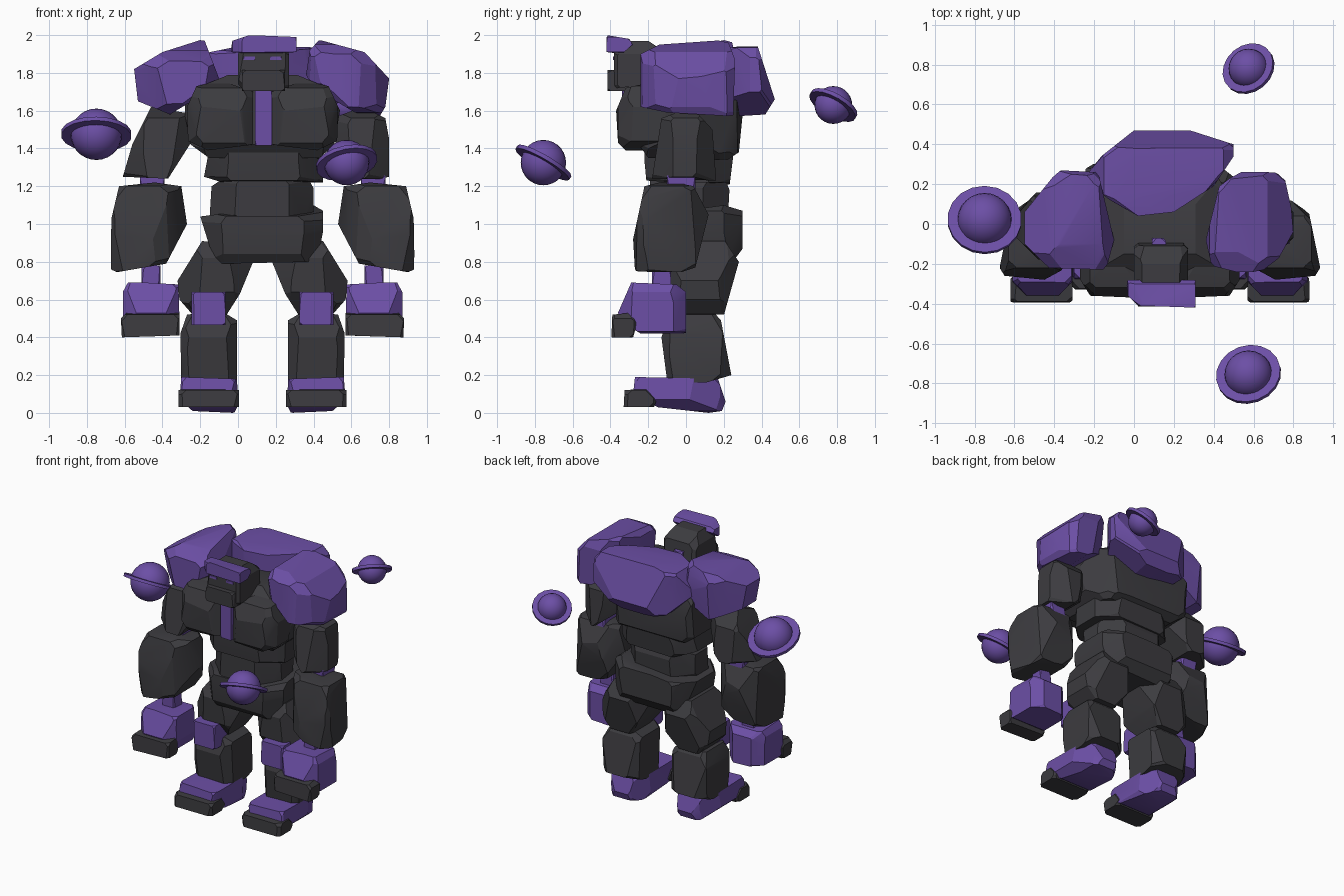
import bpy, bmesh, math, random
from mathutils import Vector
from mathutils.geometry import convex_hull_2d

random.seed(4)
if "Cube" in bpy.data.objects:
    bpy.data.objects.remove(bpy.data.objects["Cube"], do_unlink=True)

CENTRE = 0.13      # the body stands a little to the side of the middle
built = []


def material(name, colour):
    mat = bpy.data.materials.new(name)
    mat.use_nodes = True
    mat.diffuse_color = (*colour, 1)
    mat.node_tree.nodes["Principled BSDF"].inputs["Base Color"].default_value = (*colour, 1)
    return mat


stone = material("dark stone", (.045, .044, .05))
purple = material("purple crystal", (.15, .078, .38))


def add_object(name, bm, mat):
    bmesh.ops.recalc_face_normals(bm, faces=bm.faces)
    mesh = bpy.data.meshes.new(name)
    bm.to_mesh(mesh)
    bm.free()
    mesh.materials.append(mat)
    obj = bpy.data.objects.new(name, mesh)
    bpy.context.collection.objects.link(obj)
    built.append(obj)
    return obj


def slice_off(bm, point, normal):
    """Cut away everything on the outer side of a plane and close the hole."""
    bmesh.ops.bisect_plane(bm, geom=bm.verts[:] + bm.edges[:] + bm.faces[:], dist=1e-5,
                           plane_co=point, plane_no=normal, clear_outer=True)
    bmesh.ops.holes_fill(bm, edges=bm.edges)


def carve(name, mat, front, side, top=(), chip=.018, pair=False):
    """Carve a block by its front (x, z), side (y, z) and top (x, y) outlines."""
    bm = bmesh.new()
    bmesh.ops.create_cube(bm, size=8)
    for outline, a, b in ((front, 0, 2), (side, 1, 2), (top, 0, 1)):
        if not outline:
            continue
        ring = [Vector(outline[i]) for i in convex_hull_2d([Vector(p) for p in outline])]
        middle = sum(ring, Vector((0, 0))) / len(ring)
        for p, q in zip(ring, ring[1:] + ring[:1]):
            edge = q - p
            if edge.length < 1e-6:
                continue
            out = Vector((edge.y, -edge.x)).normalized()
            if out.dot(p - middle) < 0:
                out.negate()
            point, normal = Vector((0, 0, 0)), Vector((0, 0, 0))
            point[a], point[b] = p
            normal[a], normal[b] = out
            slice_off(bm, point, normal)
    # knock off the corners and upright edges for a hewn look
    for x in (-1, 1):
        for y in (-1, 1):
            for z in (-1, 0, 1):
                n = Vector((x, y, z)) + Vector([random.uniform(-.25, .25) for _ in range(3)])
                n.normalize()
                reach = max(n.dot(v.co) for v in bm.verts)
                slice_off(bm, n * (reach - chip * random.uniform(.7, 1.3)), n)
    # rebuild as one clean closed hull
    points = [v.co.copy() for v in bm.verts]
    bm.free()
    for flip in ((False, True) if pair else (False,)):
        hull = bmesh.new()
        for p in points:
            hull.verts.new((2 * CENTRE - p.x if flip else p.x, p.y, p.z))
        bmesh.ops.remove_doubles(hull, verts=hull.verts, dist=.003)
        bmesh.ops.convex_hull(hull, input=hull.verts)
        bmesh.ops.delete(hull, geom=[v for v in hull.verts if not v.link_faces], context='VERTS')
        bmesh.ops.dissolve_limit(hull, angle_limit=math.radians(1), verts=hull.verts, edges=hull.edges)
        prefix = ("right_" if flip else "left_") if pair else ""
        add_object(prefix + name, hull, mat)


def box(x, y, z):
    """Front and side outlines of a plain block."""
    return ([(u, w) for u in x for w in z], [(v, w) for v in y for w in z])


def octagon(left, right, near, far, cut):
    """Top outline of a block with its four upright corners cut away."""
    return ([(x, y) for x in (left + cut, right - cut) for y in (near, far)]
            + [(x, y) for x in (left, right) for y in (near + cut, far - cut)])


# head
carve("skull", stone,
      [(0, 1.74), (0, 1.9), (.04, 1.97), (.23, 1.97), (.27, 1.9), (.27, 1.72), (.02, 1.72)],
      [(-.38, 1.72), (-.38, 1.93), (-.33, 1.97), (-.2, 1.97), (-.11, 1.91), (-.09, 1.74)])
carve("jaw", stone, *box((.02, .25), (-.415, -.25), (1.705, 1.815)), chip=.008)
carve("brow", purple,
      [(-.04, 1.91), (-.03, 1.97), (.06, 2), (.31, 1.99), (.31, 1.91), (.1, 1.9)],
      [(-.42, 2), (-.42, 1.91), (-.34, 1.9), (-.28, 1.95), (-.3, 1.98)],
      [(-.04, -.28), (-.03, -.36), (.02, -.41), (.31, -.42), (.31, -.28)], chip=.004)
carve("eye", purple, *box((.17, .23), (-.386, -.377), (1.868, 1.888)), chip=.001, pair=True)
carve("nape_gem", purple, *box((.09, .16), (-.14, -.07), (1.76, 1.85)), chip=.01)

# torso
carve("chest", stone,
      [(-.29, 1.62), (-.22, 1.72), (-.05, 1.79), (.31, 1.79), (.48, 1.72), (.54, 1.6),
       (.51, 1.42), (.42, 1.34), (-.14, 1.34), (-.25, 1.42)],
      [(-.25, 1.42), (-.25, 1.72), (-.15, 1.79), (.1, 1.79), (.27, 1.73), (.3, 1.58),
       (.28, 1.38), (.22, 1.34), (-.2, 1.35)],
      [(-.28, -.1), (-.2, -.25), (.46, -.25), (.54, -.1), (.53, .06), (.4, .27), (0, .3), (-.24, .3)])
carve("pectoral", stone,
      [(.18, 1.42), (.18, 1.7), (.35, 1.76), (.48, 1.73), (.53, 1.62), (.525, 1.44), (.42, 1.39)],
      [(-.36, 1.43), (-.37, 1.6), (-.32, 1.72), (-.1, 1.77), (-.1, 1.38), (-.32, 1.39)],
      [(.18, -.1), (.18, -.34), (.25, -.37), (.48, -.36), (.53, -.28), (.53, -.1)], pair=True)
carve("chest_strip", purple, *box((.09, .18), (-.34, -.2), (1.415, 1.71)), chip=.004)
carve("upper_belly", stone,
      [(-.18, 1.25), (-.14, 1.46), (.4, 1.46), (.45, 1.39), (.45, 1.22), (-.05, 1.21)],
      [(-.21, 1.23), (-.23, 1.44), (.21, 1.46), (.25, 1.36), (.23, 1.2)],
      octagon(-.18, .45, -.22, .25, .13), chip=.012)
carve("lower_belly", stone,
      [(-.15, 1.04), (-.14, 1.2), (-.05, 1.26), (.36, 1.26), (.4, 1.19), (.4, 1)],
      [(-.2, 1), (-.2, 1.24), (.2, 1.26), (.23, 1.18), (.22, 1)],
      octagon(-.15, .4, -.19, .23, .13), chip=.012)
carve("pelvis", stone,
      [(-.2, 1.04), (-.12, 1.05), (.4, 1.1), (.45, 1.07), (.45, .96), (.42, .8), (-.1, .79), (-.15, .88)],
      [(-.19, .84), (-.21, 1.04), (.2, 1.1), (.3, 1.07), (.3, .87), (.24, .79), (-.15, .79)],
      octagon(-.2, .46, -.2, .3, .11))
carve("back_slab", purple,
      [(-.25, 1.75), (-.15, 1.91), (0, 1.94), (.45, 1.935), (.51, 1.87), (.5, 1.7), (.2, 1.56), (-.1, 1.6)],
      [(.04, 1.91), (.28, 1.94), (.38, 1.94), (.47, 1.66), (.42, 1.58), (.26, 1.57), (.05, 1.74)],
      [(-.25, .22), (-.19, .32), (0, .47), (.25, .48), (.5, .4), (.5, .34), (.4, .19),
       (.2, .06), (.02, .04), (-.12, .12)], chip=.01)

# arms
carve("left_shoulder", purple,
      [(.38, 1.92), (.43, 1.975), (.67, 1.91), (.8, 1.77), (.78, 1.62), (.75, 1.57),
       (.62, 1.59), (.4, 1.72), (.36, 1.79)],
      [(-.24, 1.62), (-.24, 1.9), (-.14, 1.95), (.22, 1.975), (.26, 1.87), (.25, 1.57), (-.1, 1.59)],
      [(.36, -.08), (.39, -.21), (.55, -.25), (.7, -.22), (.8, -.04), (.79, .08),
       (.75, .26), (.53, .27), (.43, .2)], chip=.03)
carve("right_shoulder", purple,
      [(-.55, 1.82), (-.4, 1.91), (-.18, 1.98), (-.1, 1.77), (-.13, 1.72), (-.36, 1.58), (-.53, 1.65)],
      [(-.23, 1.64), (-.23, 1.86), (-.1, 1.92), (.24, 1.98), (.27, 1.85), (.24, 1.58), (-.1, 1.58)],
      [(-.55, .06), (-.55, -.1), (-.43, -.22), (-.14, -.23), (-.1, -.08), (-.18, .26), (-.38, .27)],
      chip=.025)
arm_side = [(-.18, 1.24), (-.13, 1.56), (.03, 1.62), (.14, 1.5), (.16, 1.23)]
carve("left_upper_arm", stone,
      [(.5, 1.56), (.66, 1.62), (.78, 1.56), (.8, 1.45), (.8, 1.25), (.67, 1.22), (.53, 1.33)],
      arm_side, octagon(.5, .81, -.18, .17, .12), chip=.012)
carve("right_upper_arm", stone,
      [(-.46, 1.62), (-.23, 1.58), (-.23, 1.46), (-.37, 1.24), (-.61, 1.25), (-.56, 1.42)],
      arm_side, octagon(-.61, -.23, -.18, .17, .13), chip=.012)
carve("elbow", purple, *box((.65, .78), (-.1, .05), (1.15, 1.26)), chip=.01, pair=True)
carve("forearm", stone,
      [(.56, 1.2), (.7, 1.22), (.89, 1.2), (.93, 1.03), (.935, .76), (.9, .745), (.64, .79), (.53, 1)],
      [(-.22, 1.2), (-.1, 1.23), (.04, 1.2), (.12, 1.05), (.05, .77), (-.04, .74), (-.27, .75), (-.28, .92)],
      [(.53, -.03), (.6, -.22), (.71, -.28), (.91, -.26), (.935, -.22), (.88, .05), (.8, .12), (.63, .1)],
      pair=True)
carve("wrist", purple, *box((.67, .77), (-.18, -.08), (.66, .78)), chip=.008, pair=True)
carve("hand", purple,
      [(.57, .5), (.575, .68), (.84, .695), (.87, .64), (.87, .43), (.6, .42)],
      [(-.36, .53), (-.29, .69), (-.05, .68), (0, .64), (0, .42), (-.24, .42), (-.34, .48)],
      octagon(.57, .875, -.36, 0, .07), chip=.01, pair=True)
carve("fingers", stone,
      [(.57, .41), (.57, .54), (.85, .53), (.88, .5), (.875, .4)],
      [(-.395, .4), (-.39, .52), (-.29, .53), (-.26, .47), (-.28, .4)], chip=.01, pair=True)

# legs
carve("thigh", stone,
      [(.18, .8), (.2, .88), (.45, .91), (.58, .7), (.57, .6), (.5, .52), (.32, .52), (.25, .63)],
      [(-.14, .82), (-.08, .92), (.2, .92), (.28, .8), (.19, .48), (-.02, .51), (-.13, .64)],
      octagon(.18, .58, -.14, .28, .11), chip=.012, pair=True)
carve("knee_plate", purple, *box((.325, .505), (-.19, -.02), (.465, .64)), chip=.008, pair=True)
carve("shin", stone,
      [(.265, .49), (.35, .54), (.53, .52), (.565, .42), (.56, .16), (.265, .16)],
      [(-.13, .4), (-.09, .52), (.14, .54), (.185, .49), (.24, .2), (.07, .15), (-.1, .17)],
      octagon(.265, .565, -.13, .24, .045), pair=True)
carve("foot", purple,
      [(.26, .04), (.265, .18), (.56, .19), (.57, .07), (.5, .01), (.28, 0)],
      [(-.28, .1), (-.27, .19), (.17, .18), (.21, .06), (.19, .01), (.12, 0), (-.15, .03)],
      [(.28, -.28), (.57, -.28), (.57, .02), (.5, .18), (.45, .21), (.33, .21), (.26, .05), (.26, -.2)],
      chip=.01, pair=True)
carve("toes", stone,
      [(.255, .03), (.255, .12), (.54, .13), (.575, .12), (.575, .03)],
      [(-.33, .03), (-.325, .12), (-.2, .13), (-.15, .08), (-.17, .03)], chip=.012, pair=True)


# orbiting ringed planets
def planet(name, centre, radius, tilt):
    ball = bmesh.new()
    bmesh.ops.create_uvsphere(ball, u_segments=24, v_segments=14, radius=radius)
    add_object(name + "_planet", ball, purple).location = centre
    disc = bmesh.new()
    wide = radius * 1.37
    bmesh.ops.create_cone(disc, cap_ends=True, segments=18, radius1=wide, radius2=wide, depth=.022)
    ring = add_object(name + "_ring", disc, purple)
    ring.location = centre
    ring.rotation_mode = 'QUATERNION'
    ring.rotation_quaternion = Vector((0, 0, 1)).rotation_difference(Vector(tilt))


planet("side", (-.75, .02, 1.475), .136, (.02, .5, 1))
planet("front", (.575, -.755, 1.325), .12, (-.22, .58, 1))
planet("rear", (.575, .78, 1.63), .1, (-.48, .55, 1))

# soft shading that keeps the hewn edges
bpy.ops.object.select_all(action='DESELECT')
for obj in built:
    obj.select_set(True)
bpy.context.view_layer.objects.active = built[0]
bpy.ops.object.shade_smooth_by_angle(angle=math.radians(22))
